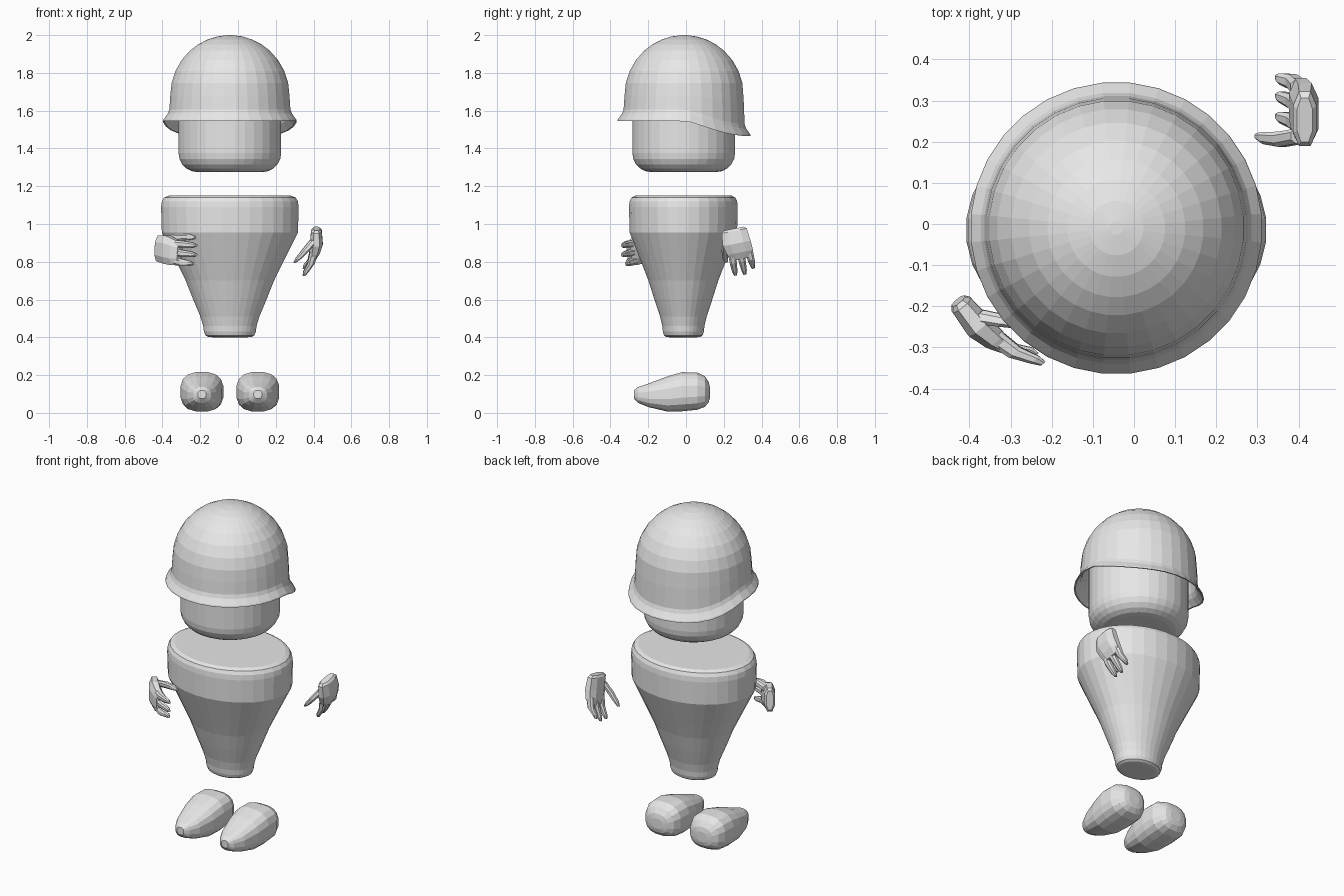
import bpy, bmesh, math
from mathutils import Vector, Matrix

if "Cube" in bpy.data.objects:
    bpy.data.objects.remove(bpy.data.objects["Cube"])

CX = -0.043  # centre line of the figure

grey = bpy.data.materials.new("light grey")
grey.diffuse_color = (0.8, 0.8, 0.8, 1)
grey.use_nodes = True
grey.node_tree.nodes["Principled BSDF"].inputs["Base Color"].default_value = grey.diffuse_color


def finish(bm, name):
    bmesh.ops.recalc_face_normals(bm, faces=bm.faces)
    me = bpy.data.meshes.new(name)
    bm.to_mesh(me)
    bm.free()
    me.materials.append(grey)
    ob = bpy.data.objects.new(name, me)
    bpy.context.collection.objects.link(ob)
    return ob


def loft(bm, rings):
    """Bridge rings of points and cap both ends."""
    loops = [[bm.verts.new(p) for p in r] for r in rings]
    n = len(loops[0])
    for a, b in zip(loops, loops[1:]):
        for i in range(n):
            j = (i + 1) % n
            bm.faces.new((a[i], a[j], b[j], b[i]))
    bm.faces.new(loops[0][::-1])
    bm.faces.new(loops[-1])


def oval(n, rx, ry, power=1.0):
    """Points of a superellipse; power below 1 is squarer."""
    out = []
    for i in range(n):
        a = 2 * math.pi * (i + 0.5) / n
        c, s = math.cos(a), math.sin(a)
        out.append((rx * math.copysign(abs(c) ** power, c),
                    ry * math.copysign(abs(s) ** power, s)))
    return out


def lathe(name, profile, cy, n=32, squash=1.0, bend=None):
    bm = bmesh.new()
    rings = []
    for r, z in profile:
        ring = [Vector((CX + x, cy + y, z)) for x, y in oval(n, r, r * squash)]
        if bend:
            for p in ring:
                p.z += bend(p)
        rings.append(ring)
    loft(bm, rings)
    return finish(bm, name)


# Torso: tapered oval body with rounded rims
lathe("torso", [(0.09, 0.4), (0.115, 0.402), (0.13, 0.41), (0.138, 0.43), (0.142, 0.46),
                (0.157, 0.51), (0.195, 0.6), (0.235, 0.7), (0.287, 0.805), (0.362, 0.955),
                (0.366, 1.09), (0.362, 1.12), (0.35, 1.14), (0.325, 1.15)],
      -0.014, squash=0.79)

# Head: cylinder with rounded ends
corner = [(0.173 + 0.1 * math.sin(a), 0.1 * (1 - math.cos(a)))
          for a in [math.pi / 2 * k / 5 for k in range(6)]]
lathe("head", [(r, 1.275 + d) for r, d in corner] + [(r, 1.82 - d) for r, d in corner[::-1]],
      -0.012)


# Helmet: dome shell whose flared brim drops at the back
def brim_drop(p):
    low = max(0.0, min(1.0, (1.72 - p.z) / 0.11))
    back = max(0.0, min(1.0, p.y / 0.34))
    return -0.08 * low * math.sin(back * math.pi / 2) ** 1.2


def dome(r, h, base):
    return [(r * math.cos(a), base + h * math.sin(a))
            for a in [math.radians(t) for t in (0, 12, 24, 36, 48, 58, 68, 78, 87)]]


outer = [(0.355, 1.545), (0.353, 1.553), (0.33, 1.585), (0.322, 1.607)] + dome(0.317, 0.32, 1.68)
inner = [(0.347, 1.545), (0.32, 1.58), (0.31, 1.607)] + dome(0.304, 0.307, 1.68)
lathe("helmet", inner[::-1] + outer, -0.01, bend=brim_drop)

# Feet: egg shaped, pointed toward the front; (y, centre z, half height, half width)
foot = [(-0.275, 0.098, 0.022, 0.022), (-0.255, 0.095, 0.042, 0.048), (-0.2, 0.093, 0.063, 0.078),
        (-0.1, 0.1, 0.094, 0.104), (-0.02, 0.112, 0.105, 0.115), (0.06, 0.115, 0.1, 0.113),
        (0.1, 0.113, 0.082, 0.095), (0.12, 0.11, 0.055, 0.065), (0.126, 0.108, 0.03, 0.035)]
for name, side in (("right_foot", -1), ("left_foot", 1)):
    bm = bmesh.new()
    loft(bm, [[Vector((CX + side * 0.148 + x, y, zc + z)) for x, z in oval(16, hx, hz, 0.75)]
              for y, zc, hz, hx in foot])
    finish(bm, name)

# Hand parts: stations of (along, across, toward palm, half width, half thickness)
palm = [(0.0, 0, 0.0, 0.058, 0.02), (0.012, 0, 0.0, 0.072, 0.03), (0.08, 0, 0.0, 0.08, 0.036),
        (0.13, -0.008, 0.01, 0.074, 0.03), (0.165, -0.01, 0.02, 0.06, 0.018)]
thumb = [(0.05, 0.05, 0.01, 0.02, 0.025), (0.1, 0.068, 0.055, 0.02, 0.022),
         (0.145, 0.074, 0.095, 0.016, 0.017), (0.168, 0.074, 0.115, 0.008, 0.008)]


def finger(w, length):
    return [(0.12, w * 0.95, 0.012, 0.022, 0.024), (0.18, w, 0.028, 0.02, 0.02),
            (length - 0.02, w * 1.03, 0.055, 0.015, 0.015), (length, w * 1.03, 0.065, 0.008, 0.008)]


def hand(name, origin, along, across, inward):
    m = Matrix((Vector(along).normalized(), Vector(across).normalized(),
                Vector(inward).normalized())).transposed()
    bm = bmesh.new()
    for part in (palm, thumb, finger(-0.058, 0.228), finger(-0.01, 0.25), finger(0.038, 0.245)):
        loft(bm, [[Vector(origin) + m @ Vector((l, w + dw, t + dt)) for dw, dt in oval(8, hw, ht, 0.8)]
                  for l, w, t, hw, ht in part])
    finish(bm, name)


hand("left_hand", (0.415, 0.253, 0.975), (0, 0.2, -1), (0, -1, -0.2), (-1, 0, 0))
hand("right_hand", (-0.427, -0.187, 0.872), (0.62, -0.77, -0.1), (0.06, -0.08, 1), (0.77, 0.62, 0))
